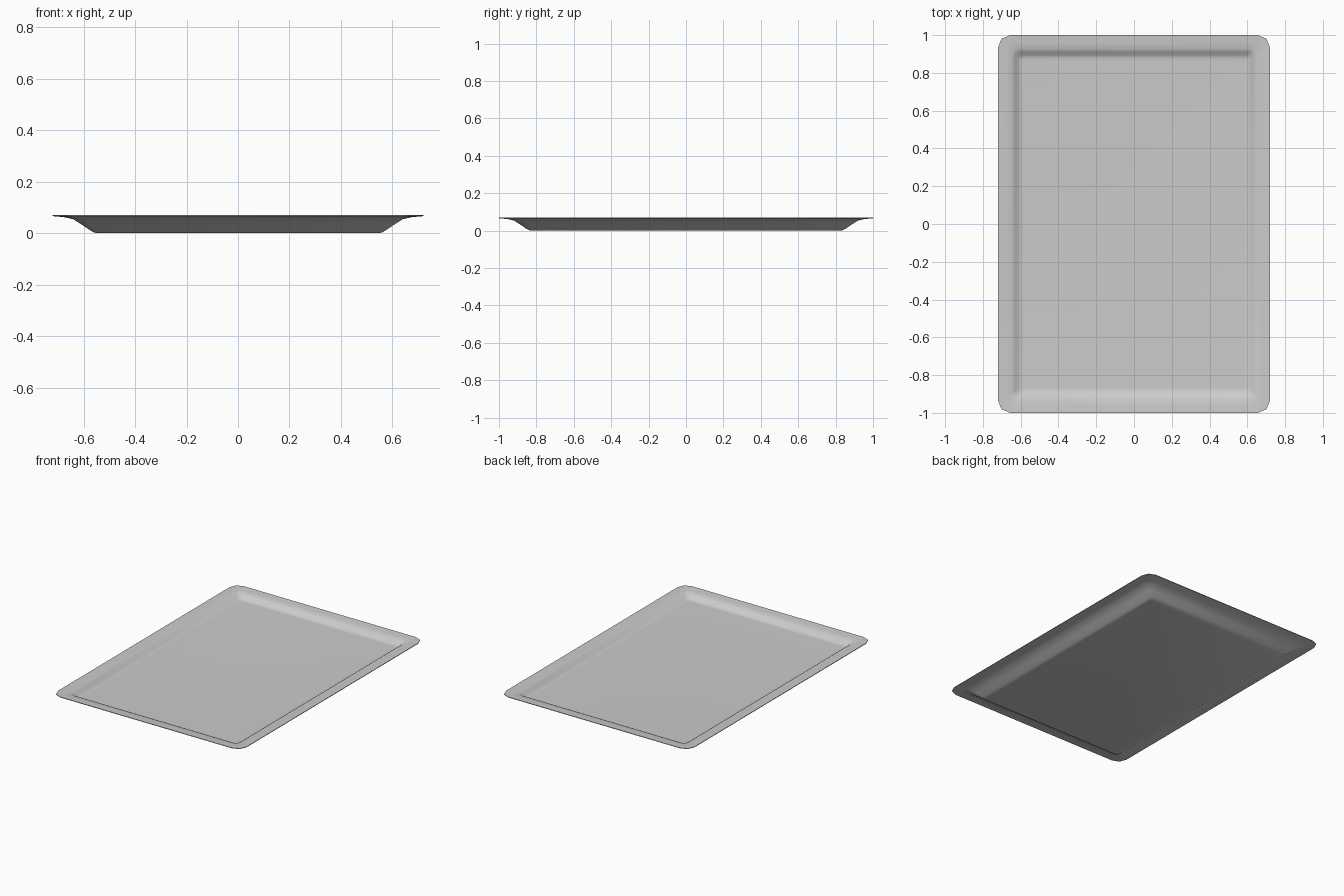
import bpy, bmesh
from math import cos, sin, pi, radians

if "Cube" in bpy.data.objects:
    bpy.data.objects.remove(bpy.data.objects["Cube"])

HALF_X, HALF_Y = 0.72, 1.0
SEG = 2  # segments per rounded corner


def ring(bm, inset, z, radius):
    """Rounded rectangle loop, inset from the outer rim."""
    cx, cy = HALF_X - inset - radius, HALF_Y - inset - radius
    verts = []
    for q, (sx, sy) in enumerate(((1, 1), (-1, 1), (-1, -1), (1, -1))):
        for k in range(SEG + 1):
            a = pi / 2 * (q + k / SEG)
            verts.append(bm.verts.new((sx * cx + radius * cos(a),
                                       sy * cy + radius * sin(a), z)))
    return verts


# Cross-section from underside to tray floor: (inset, height, corner radius)
profile = [
    (0.172, 0.000, 0.015), (0.160, 0.003, 0.018), (0.147, 0.010, 0.02),
    (0.115, 0.032, 0.03), (0.080, 0.054, 0.045), (0.045, 0.062, 0.06),
    (0.000, 0.066, 0.065), (0.000, 0.070, 0.065), (0.040, 0.068, 0.05),
    (0.075, 0.064, 0.035), (0.087, 0.058, 0.028), (0.107, 0.040, 0.02),
    (0.118, 0.036, 0.015), (0.135, 0.035, 0.012),
]

# Tray: loft the loops and cap the underside and the floor
bm = bmesh.new()
rings = [ring(bm, *p) for p in profile]
n = len(rings[0])
for low, high in zip(rings, rings[1:]):
    for i in range(n):
        j = (i + 1) % n
        bm.faces.new((low[i], low[j], high[j], high[i]))
bm.faces.new(rings[0][::-1])
bm.faces.new(rings[-1])
bmesh.ops.recalc_face_normals(bm, faces=bm.faces)
mesh = bpy.data.meshes.new("tray")
bm.to_mesh(mesh)
bm.free()
tray = bpy.data.objects.new("tray", mesh)
bpy.context.collection.objects.link(tray)
bpy.context.view_layer.objects.active = tray
tray.select_set(True)
bpy.ops.object.shade_smooth_by_angle(angle=radians(50))
